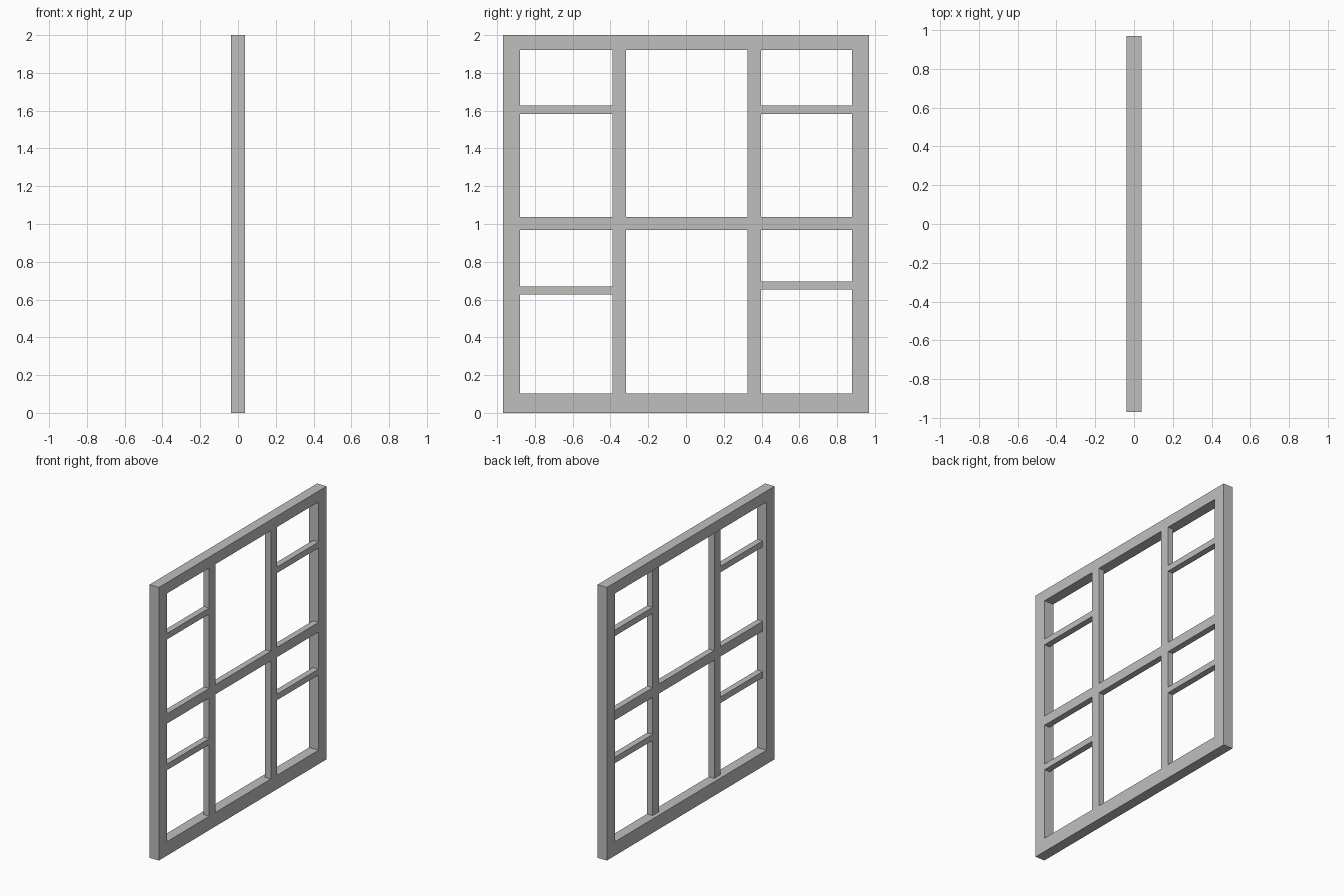
import bpy
import bmesh

if "Cube" in bpy.data.objects:
    bpy.data.objects.remove(bpy.data.objects["Cube"])

grey = bpy.data.materials.new("neutral grey")
grey.diffuse_color = (0.52, 0.52, 0.51, 1)
grey.use_nodes = True
grey.node_tree.nodes["Principled BSDF"].inputs["Base Color"].default_value = grey.diffuse_color

X0, X1 = -0.038, 0.038      # full frame depth
BX0 = -0.007                # glazing bars sit flush with the +x side only


def finish(name, bm):
    me = bpy.data.meshes.new(name)
    bmesh.ops.recalc_face_normals(bm, faces=bm.faces)
    bm.to_mesh(me)
    bm.free()
    me.materials.append(grey)
    ob = bpy.data.objects.new(name, me)
    bpy.context.collection.objects.link(ob)
    return ob


def bar(name, y0, y1, z0, z1):
    bm = bmesh.new()
    bmesh.ops.create_cube(bm, size=1)
    for v in bm.verts:
        v.co.x = X1 if v.co.x > 0 else BX0
        v.co.y = y1 if v.co.y > 0 else y0
        v.co.z = z1 if v.co.z > 0 else z0
    return finish(name, bm)


# Outer frame: mitred rectangular ring
OUT = [(-0.97, 0.0), (0.97, 0.0), (0.97, 2.0), (-0.97, 2.0)]
INN = [(-0.878, 0.102), (0.878, 0.102), (0.878, 1.92), (-0.878, 1.92)]
bm = bmesh.new()
rings = [[bm.verts.new((x, y, z)) for y, z in pts]
         for x, pts in ((X0, OUT), (X1, OUT), (X1, INN), (X0, INN))]
for i in range(4):
    j = (i + 1) % 4
    for a in range(4):
        p, q = rings[a], rings[(a + 1) % 4]
        bm.faces.new((p[i], p[j], q[j], q[i]))
finish("outer_frame", bm)

# Upright mullions
bar("left_mullion", -0.388, -0.317, 0.102, 1.92)
bar("right_mullion", 0.325, 0.396, 0.102, 1.92)

# Middle rail in three pieces
for name, y0, y1 in (("left", -0.878, -0.388), ("centre", -0.317, 0.325),
                     ("right", 0.396, 0.878)):
    bar(name + "_middle_rail", y0, y1, 0.967, 1.038)

# Thin side bars, one lower pair set at slightly different heights
for name, y0, y1, low in (("left", -0.878, -0.388, 0.648),
                          ("right", 0.396, 0.878, 0.674)):
    for level, z in (("upper", 1.605), ("lower", low)):
        bar(f"{name}_{level}_thin_bar", y0, y1, z - 0.022, z + 0.022)
